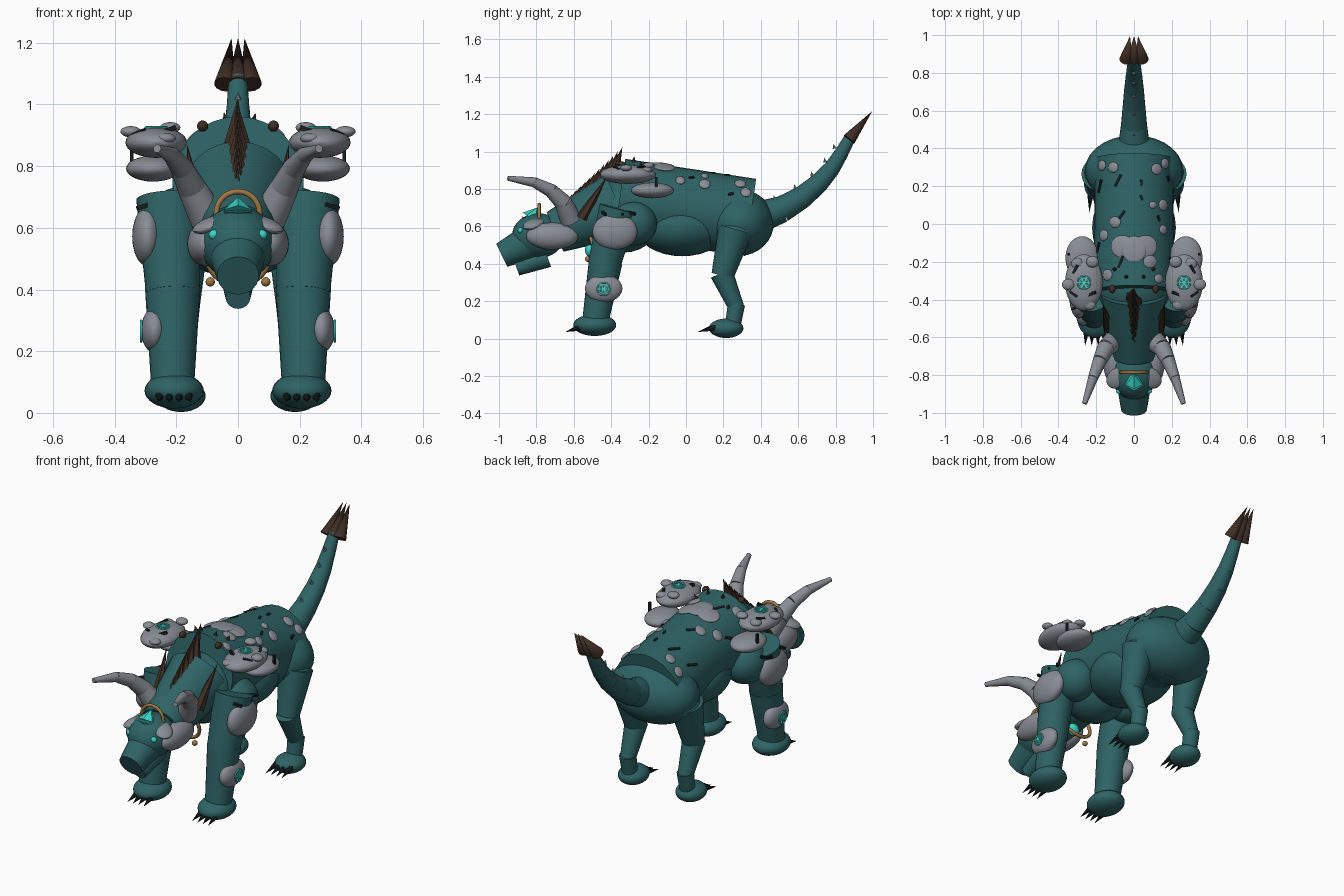
import bpy, bmesh, math, random
from mathutils import Vector, Matrix

random.seed(4)
if "Cube" in bpy.data.objects:
    bpy.data.objects.remove(bpy.data.objects["Cube"])


def material(name, r, g, b):
    m = bpy.data.materials.new(name)
    m.use_nodes = True
    m.diffuse_color = (r, g, b, 1)
    m.node_tree.nodes["Principled BSDF"].inputs["Base Color"].default_value = (r, g, b, 1)
    return m


TEAL = material("teal hide", .028, .125, .13)
GREY = material("grey stone", .25, .27, .3)
BROWN = material("dark brown horn", .05, .028, .018)
GOLD = material("old gold", .36, .19, .06)
CYAN = material("glowing cyan", .04, .68, .58)
BLACK = material("black claw", .008, .014, .016)


def finish(name, bm, mat, matrix):
    me = bpy.data.meshes.new(name)
    bm.to_mesh(me)
    bm.free()
    me.materials.append(mat)
    me.shade_smooth()
    me.set_sharp_from_angle(angle=math.radians(32))
    ob = bpy.data.objects.new(name, me)
    ob.matrix_world = matrix
    bpy.context.collection.objects.link(ob)
    return ob


def frame(loc, axis):
    return Matrix.Translation(loc) @ Vector(axis).to_track_quat('Z', 'Y').to_matrix().to_4x4()


def blob(name, loc, size, mat, axis=(0, 0, 1)):
    bm = bmesh.new()
    bmesh.ops.create_uvsphere(bm, u_segments=28, v_segments=16, radius=1)
    bmesh.ops.scale(bm, vec=size, verts=bm.verts)
    return finish(name, bm, mat, frame(loc, axis))


def rod(name, a, b, ra, rb, mat, sides=24):
    a, b = Vector(a), Vector(b)
    bm = bmesh.new()
    bmesh.ops.create_cone(bm, cap_ends=True, segments=sides, radius1=ra, radius2=rb, depth=(b - a).length)
    return finish(name, bm, mat, frame((a + b) / 2, b - a))


def plate(name, loc, size, mat, axis, turn=0):
    bm = bmesh.new()
    bmesh.ops.create_cube(bm, size=1)
    bmesh.ops.scale(bm, vec=size, verts=bm.verts)
    return finish(name, bm, mat, frame(loc, axis) @ Matrix.Rotation(turn, 4, 'Z'))


def chain(name, points, radii, mat, overlap=.0):
    for i in range(len(points) - 1):
        a, b = Vector(points[i]), Vector(points[i + 1])
        rod(f"{name}_{i + 1}", a, b + (b - a) * overlap, radii[i], radii[i + 1], mat)


def ring(name, loc, axis, major, minor, mat):
    bpy.ops.mesh.primitive_torus_add(major_segments=36, minor_segments=8,
                                     major_radius=major, minor_radius=minor)
    ob = bpy.context.object
    ob.name = name
    ob.matrix_world = frame(loc, axis)
    ob.data.materials.append(mat)
    ob.data.shade_smooth()


def rune(name, loc, axis):
    ring(name + "_ring", loc, axis, .034, .004, CYAN)
    ring(name + "_core", loc, axis, .016, .004, CYAN)
    for k in range(3):
        plate(f"{name}_bar_{k + 1}", loc, (.066, .007, .009), CYAN, axis, k * math.pi / 3)


def back_point(x, y):
    """Point and normal on the upper surface of the barrel."""
    h = math.sqrt(.212 ** 2 - x * x)
    return Vector((x, y, .75 - .148 * (y + .36) + h)), Vector((x, .1 * h, h))


# Torso
rod("torso_barrel", (0, -.355, .75), (0, .345, .648), .213, .208, TEAL, 32)
blob("chest", (0, -.33, .66), (.2, .2, .2), TEAL)
blob("belly", (0, -.02, .6), (.222, .25, .16), TEAL)
blob("hips", (0, .285, .62), (.26, .185, .178), TEAL)
rod("neck", (0, -.36, .715), (0, -.7, .57), .18, .115, TEAL)

# Head
blob("skull", (0, -.79, .55), (.122, .14, .12), TEAL)
rod("muzzle", (0, -.83, .52), (0, -.985, .445), .095, .068, TEAL)
rod("lower_jaw", (0, -.74, .435), (0, -.905, .375), .055, .04, TEAL)
ring("brow_ring", (0, -.785, .648), (0, 1, 0), .07, .009, GOLD)
rod("brow_gem_top", (0, -.83, .645), (0, -.795, .7), .052, 0, CYAN, 6)
rod("brow_gem_base", (0, -.83, .645), (0, -.835, .61), .052, 0, CYAN, 6)

# Chest pendant
ring("collar", (0, -.5, .51), (0, 1, .35), .1, .01, GOLD)
blob("pendant_gem", (0, -.515, .475), (.035, .025, .038), CYAN)

# Mane along the neck
for i in range(12):
    t = i / 11
    base = Vector((.012 * (-1) ** i, -.66 + .27 * t, .67 + .2 * t))
    tip = base + Vector((-.012 * (-1) ** i, .05, .1 + .055 * t))
    rod(f"mane_spike_{i + 1}", base, tip, .034, 0, BROWN, 6)

# Tail
tail = [(0, .38, .645), (0, .51, .69), (0, .62, .755), (0, .71, .83), (0, .78, .91), (0, .83, .99), (0, .88, 1.08)]
chain("tail", tail, [.088, .07, .06, .052, .044, .037, .03], TEAL, .06)
for i, p in enumerate(tail[1:-1]):
    base = Vector(p) + Vector((0, -.035, .05 - .006 * i))
    rod(f"tail_stud_{i + 1}", base, base + Vector((0, -.006, .025)), .011, 0, GREY, 8)
for x in (-.042, 0, .042):
    rod("tail_spike", (x, .872, 1.065), (x * .5, .995, 1.215), .036, 0, BROWN, 12)

for s, side in ((1, "left"), (-1, "right")):
    # Face
    blob(side + "_cheek_guard", (.105 * s, -.715, .548), (.06, .14, .072), GREY)
    blob(side + "_brow_plate", (.085 * s, -.815, .612), (.052, .07, .022), GREY, (.3 * s, -.2, 1))
    blob(side + "_eye", (.077 * s, -.885, .578), (.018, .014, .016), CYAN)
    horn = [(.1 * s, -.615, .635), (.148 * s, -.655, .725), (.18 * s, -.72, .79),
            (.215 * s, -.81, .835), (.26 * s, -.945, .856)]
    chain(side + "_horn", horn, [.058, .047, .037, .027, .013], GREY, .05)
    rod(side + "_neck_spike", (.13 * s, -.555, .645), (.165 * s, -.42, .87), .035, 0, BROWN, 6)
    blob(side + "_collar_bead", (.09 * s, -.525, .425), (.015, .015, .015), GOLD)
    blob(side + "_nape_bead", (.115 * s, -.345, .93), (.018, .022, .018), BROWN)

    # Shoulder armour
    blob(side + "_upper_shoulder_plate", (.265 * s, -.31, .877), (.1, .15, .05), GREY)
    blob(side + "_lower_shoulder_plate", (.275 * s, -.18, .792), (.088, .115, .042), GREY)
    for x, y, z in ((.348, -.32, .912), (.235, -.425, .89), (.22, -.2, .925), (.3, -.21, .9)):
        blob(side + "_shoulder_knob", (x * s, y, z), (.033, .03, .018), GREY)
    rune(side + "_shoulder_rune", (.265 * s, -.31, .926), (0, 0, 1))
    for x, y, z, a in ((.31, -.24, .912, .5), (.225, -.37, .917, 1.2), (.32, -.37, .907, 2.2)):
        plate(side + "_shoulder_crack", (x * s, y, z), (.05, .014, .016), BLACK, (.4 * s, 0, 1), a * s)
    plate(side + "_shoulder_gash", (.345 * s, -.16, .835), (.012, .014, .06), BLACK, (0, 0, 1))

    # Front leg
    blob(side + "_shoulder", (.185 * s, -.28, .615), (.115, .125, .118), TEAL)
    rod(side + "_front_upper_leg", (.225 * s, -.36, .695), (.212 * s, -.438, .39), .105, .087, TEAL)
    rod(side + "_front_lower_leg", (.212 * s, -.43, .41), (.212 * s, -.485, .09), .09, .07, TEAL)
    blob(side + "_upper_leg_guard", (.293 * s, -.38, .572), (.05, .12, .097), GREY)
    blob(side + "_knee_guard", (.27 * s, -.44, .268), (.044, .1, .074), GREY)
    rune(side + "_knee_rune", (.314 * s, -.44, .265), (s, 0, 0))
    for y, a in ((-.44, .4), (-.33, -.5), (-.29, .9)):
        plate(side + "_leg_crack", (.305 * s, y, .67), (.012, .05, .014), BLACK, (.3 * s, 0, 1), a)
    blob(side + "_front_foot", (.207 * s, -.488, .072), (.096, .115, .058), TEAL)

    # Hind leg
    blob(side + "_haunch", (.185 * s, .265, .565), (.08, .095, .07), TEAL)
    rod(side + "_thigh", (.185 * s, .265, .585), (.185 * s, .195, .335), .093, .06, TEAL)
    rod(side + "_shank", (.185 * s, .19, .35), (.185 * s, .27, .165), .062, .042, TEAL)
    rod(side + "_ankle", (.185 * s, .27, .185), (.185 * s, .25, .07), .046, .042, TEAL)
    blob(side + "_hind_foot", (.185 * s, .215, .055), (.08, .092, .052), TEAL)

    # Claws
    for foot, x, y, reach in (("front", .207, -.575, .07), ("hind", .185, .145, .085)):
        for k in range(4):
            dx = (k - 1.5) * .03
            rod(f"{side}_{foot}_claw_{k + 1}", ((x + dx) * s, y + abs(dx) * .4, .06),
                ((x + dx * 1.15) * s, y - reach, .035), .018, 0, BLACK, 8)

# Stone patches on the back
patches = [(-.17, .31, .028), (-.11, .3, .028), (.165, .32, .028), (.12, .29, .03), (.1, .1, .02),
           (.155, .1, .03), (.155, -.03, .025), (-.1, .01, .03), (.085, -.2, .035), (-.16, -.06, .03),
           (-.06, -.12, .06), (0, -.135, .065), (.06, -.12, .06), (-.14, -.27, .03), (.13, -.29, .025)]
for i, (x, y, r) in enumerate(patches):
    p, n = back_point(x, y)
    blob(f"back_patch_{i + 1}", p, (r, r * 1.1, .012), GREY, n)

# Dark cracks and small thorns on the back
cracks = [(-.085, .23), (.04, .22), (.04, .14), (-.07, .04), (-.19, -.13), (-.07, -.2), (.19, -.19),
          (.13, .03), (.18, .24), (-.18, .2)]
for i, (x, y) in enumerate(cracks):
    p, n = back_point(x, y)
    plate(f"back_crack_{i + 1}", p, (.07 if x < 0 else .03, .013, .012), BLACK, n, random.uniform(-.5, .5))
for x, y in ((.1, -.24), (-.1, -.24), (.05, -.28), (-.04, -.28)):
    p, n = back_point(x, y)
    rod("back_thorn", p - n * .05, p + n.normalized() * .03, .016, 0, BROWN, 6)
